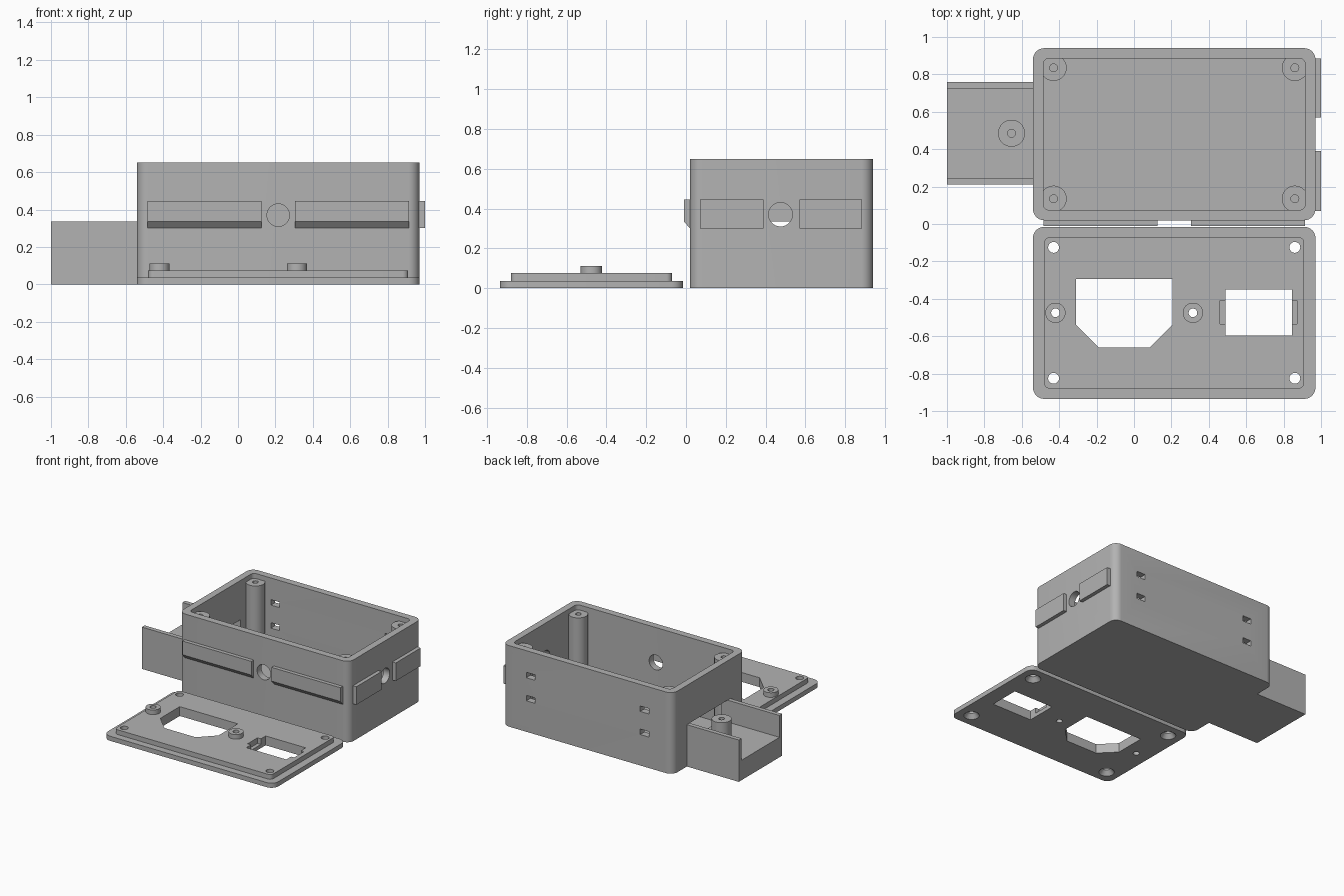
import bpy, bmesh, math
from mathutils import Matrix

if "Cube" in bpy.data.objects:
    bpy.data.objects.remove(bpy.data.objects["Cube"])

grey = bpy.data.materials.new("plain_grey")
grey.use_nodes = True
colour = (0.45, 0.45, 0.45, 1)
grey.diffuse_color = colour
for node in grey.node_tree.nodes:
    if node.type == 'BSDF_PRINCIPLED':
        node.inputs["Base Color"].default_value = colour


def finish(name, bm):
    bmesh.ops.recalc_face_normals(bm, faces=bm.faces)
    mesh = bpy.data.meshes.new(name)
    bm.to_mesh(mesh)
    bm.free()
    mesh.materials.append(grey)
    obj = bpy.data.objects.new(name, mesh)
    bpy.context.scene.collection.objects.link(obj)
    return obj


def prism(name, pts, lo, hi, axis='z'):
    """Extrude an outline along z (points are x, y) or along x (points are y, z)."""
    place = (lambda u, v, w: (u, v, w)) if axis == 'z' else (lambda u, v, w: (w, u, v))
    bm = bmesh.new()
    low = [bm.verts.new(place(u, v, lo)) for u, v in pts]
    high = [bm.verts.new(place(u, v, hi)) for u, v in pts]
    bm.faces.new(low)
    bm.faces.new(high)
    n = len(pts)
    for i in range(n):
        j = (i + 1) % n
        bm.faces.new((low[i], low[j], high[j], high[i]))
    return finish(name, bm)


def rounded(x0, x1, y0, y1, r, steps=8):
    pts = []
    corners = ((x1 - r, y1 - r), (x0 + r, y1 - r), (x0 + r, y0 + r), (x1 - r, y0 + r))
    for k, (cx, cy) in enumerate(corners):
        for s in range(steps + 1):
            a = math.pi / 2 * (k + s / steps)
            pts.append((cx + r * math.cos(a), cy + r * math.sin(a)))
    return pts


def block(name, x0, x1, y0, y1, z0, z1):
    return prism(name, [(x0, y0), (x1, y0), (x1, y1), (x0, y1)], z0, z1)


def cylinder(name, x, y, z, r, length, axis='z', r_top=None):
    """Round bar or cone; z is the bottom end for upright ones, the centre otherwise."""
    turn = {'z': Matrix.Translation((0, 0, length / 2)),
            'x': Matrix.Rotation(math.pi / 2, 4, 'Y'),
            'y': Matrix.Rotation(math.pi / 2, 4, 'X')}[axis]
    bm = bmesh.new()
    bmesh.ops.create_cone(bm, cap_ends=True, segments=40, radius1=r,
                          radius2=r if r_top is None else r_top, depth=length,
                          matrix=Matrix.Translation((x, y, z)) @ turn)
    return finish(name, bm)


def combine(obj, tools, operation='DIFFERENCE'):
    """Apply the tools to the object one by one and remove them."""
    for tool in tools:
        tool.hide_render = True
        mod = obj.modifiers.new("combine", 'BOOLEAN')
        mod.operation = operation
        mod.solver = 'EXACT'
        mod.object = tool
        bpy.context.view_layer.update()
        graph = bpy.context.evaluated_depsgraph_get()
        mesh = bpy.data.meshes.new_from_object(obj.evaluated_get(graph))
        obj.modifiers.clear()
        obj.data = mesh
        bpy.data.objects.remove(tool)


X0, X1, MID = -0.54, 0.97, 0.215
WALL = 0.055
parts = []

# Enclosure body with the cable tray growing out of its side
body = prism("enclosure_body", rounded(X0, X1, 0.02, 0.94, 0.06), 0, 0.65)
inside = prism("cut", rounded(X0 + WALL, X1 - WALL, 0.02 + WALL, 0.94 - WALL, 0.03), 0.04, 0.8)
combine(body, [inside])
combine(body, [block("tray", -1, -0.51, 0.21, 0.76, 0, 0.335)], 'UNION')
cuts = [block("cut", -1.1, -0.45, 0.245, 0.725, 0.16, 0.335),
        cylinder("cut", MID, 0.05, 0.37, 0.06, 0.2, 'y'),
        cylinder("cut", 0.95, 0.475, 0.37, 0.06, 0.2, 'x')]
# Slots through the back wall
for x in (MID - 0.505, MID + 0.505):
    for z in (0.27, 0.455):
        cuts.append(block("cut", x - 0.038, x + 0.038, 0.8, 1, z - 0.022, z + 0.022))
combine(body, cuts)
parts.append(body)


def post(name, x, y, z0, z1, r, hole_r, hole_z):
    obj = cylinder(name, x, y, z0, r, z1 - z0)
    combine(obj, [cylinder("cut", x, y, hole_z, hole_r, 1)])
    parts.append(obj)


# Screw posts inside the corners and in the tray
for x, side in ((-0.43, "right"), (0.86, "left")):
    for y, end in ((0.135, "front"), (0.835, "back")):
        post(f"{end}_{side}_post", x, y, 0.02, 0.61, 0.07, 0.021, 0.3)
post("tray_post", -0.655, 0.485, 0.1, 0.31, 0.072, 0.021, 0.18)

# Raised grip plates either side of the round holes
grip = [(0.04, 0.445), (-0.01, 0.445), (-0.01, 0.335), (0.02, 0.3), (0.04, 0.3)]
for i, (a, b) in enumerate(((-0.485, 0.125), (0.305, 0.915))):
    parts.append(prism(f"front_plate_{i + 1}", grip, a, b, 'x'))
for i, (a, b) in enumerate(((0.07, 0.39), (0.57, 0.885))):
    parts.append(block(f"side_plate_{i + 1}", 0.95, 1, a, b, 0.3, 0.445))

# Lid lying in front: plate, raised lip and socket bosses
lid = prism("lid", rounded(X0, X1, -0.935, -0.015, 0.06), 0, 0.037)
lip = prism("lip", rounded(X0 + 0.06, X1 - 0.06, -0.88, -0.07, 0.03), 0.02, 0.075)
bosses = [cylinder("boss", x, -0.475, 0.05, 0.054, 0.062) for x in (-0.42, 0.315)]
combine(lid, [lip] + bosses, 'UNION')

# Lid openings: socket, switch with clip notches, screw holes
socket = [(-0.31, -0.295), (0.205, -0.295), (0.205, -0.54),
          (0.085, -0.66), (-0.19, -0.66), (-0.31, -0.54)]
cuts = [prism("cut", socket, -0.1, 0.2),
        block("cut", 0.49, 0.845, -0.595, -0.35, -0.1, 0.2),
        block("cut", 0.46, 0.872, -0.535, -0.41, 0.03, 0.2)]
for x in (-0.42, 0.315):
    cuts.append(cylinder("cut", x, -0.475, -0.1, 0.023, 0.4))
for x in (-0.43, 0.86):
    for y in (-0.125, -0.825):
        cuts.append(cylinder("cut", x, y, -0.1, 0.029, 0.4))
        cuts.append(cylinder("cut", x, y, -0.01, 0.065, 0.05, r_top=0.025))
combine(lid, cuts)
parts.append(lid)

# Smooth the round walls and keep the edges crisp
bpy.ops.object.select_all(action='DESELECT')
for obj in parts:
    obj.select_set(True)
bpy.context.view_layer.objects.active = body
bpy.ops.object.shade_smooth_by_angle(angle=math.radians(30))
